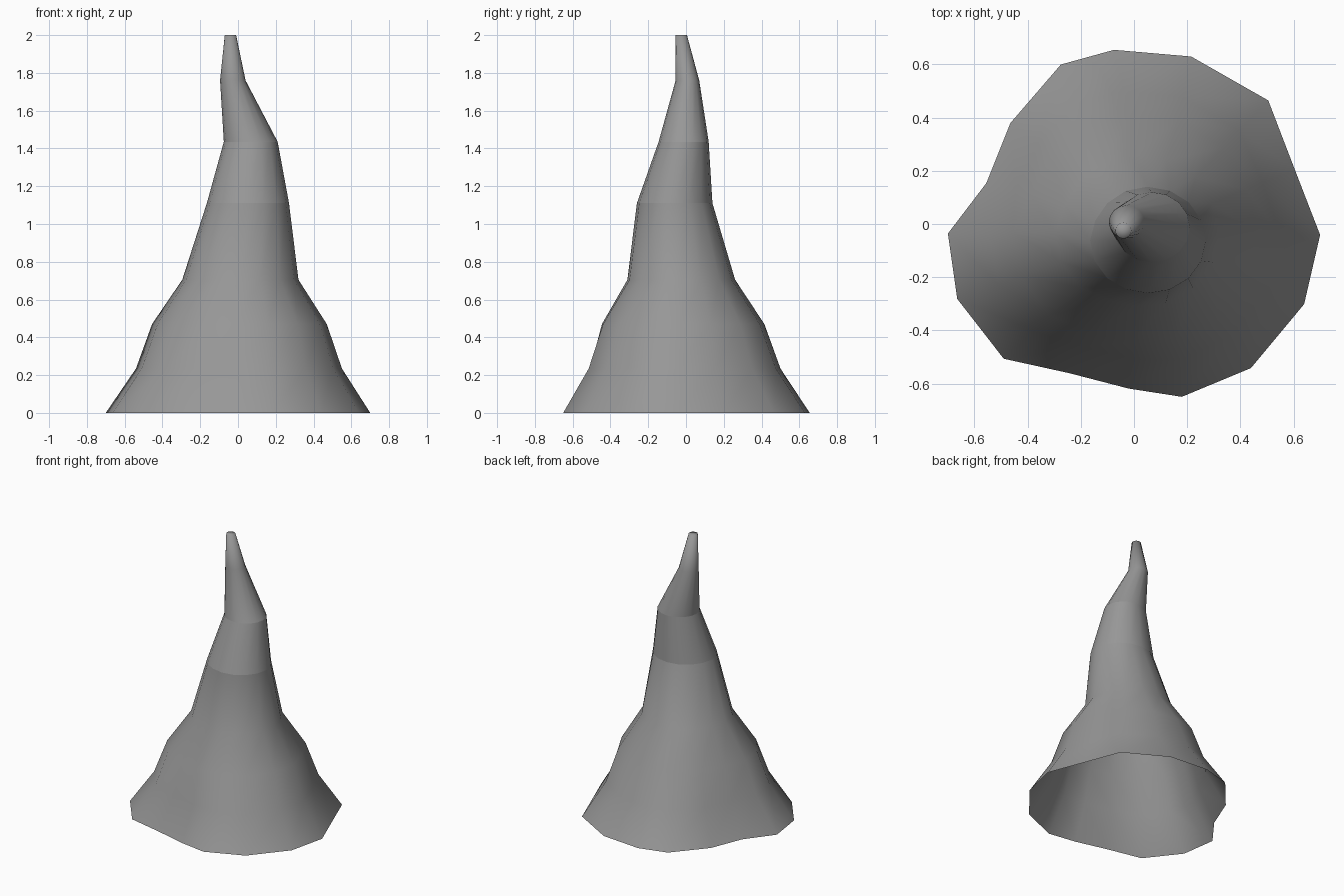
import bpy, bmesh, math

if "Cube" in bpy.data.objects:
    bpy.data.objects.remove(bpy.data.objects["Cube"])

# Uneven outline of the open hem, counter-clockwise from +x
HEM = [(.70, -.04), (.605, .205), (.505, .465), (.215, .63), (-.075, .655), (-.275, .60),
       (-.465, .38), (-.555, .155), (-.70, -.035), (-.665, -.28), (-.49, -.505),
       (-.24, -.56), (-.02, -.617), (.18, -.648), (.44, -.54), (.64, -.30)]
N = len(HEM)

# Rings: z, x min, x max, y min, y max, share of hem waviness
RINGS = [(0.00, -.70, .70, -.65, .655, 1.0),
         (0.235, -.54, .55, -.515, .50, .75),
         (0.47, -.455, .47, -.445, .415, .5),
         (0.705, -.295, .32, -.31, .26, .3),
         (1.11, -.165, .27, -.26, .14, .1),
         (1.435, -.075, .21, -.145, .12, 0),
         (1.76, -.095, .04, -.055, .07, 0),
         (2.00, -.07, -.01, -.055, .005, 0)]


def fit(values, lo, hi):
    a, b = min(values), max(values)
    return [lo + (v - a) / (b - a) * (hi - lo) for v in values]


# Bent, tapering cone: open below, closed at the tip
bm = bmesh.new()
rows = []
for z, x0, x1, y0, y1, wave in RINGS:
    xs, ys = [], []
    for i, (hx, hy) in enumerate(HEM):
        a = 2 * math.pi * i / N
        xs.append(wave * hx / .70 + (1 - wave) * math.cos(a))
        ys.append(wave * hy / .65 + (1 - wave) * math.sin(a))
    xs, ys = fit(xs, x0, x1), fit(ys, y0, y1)
    rows.append([bm.verts.new((x, y, z)) for x, y in zip(xs, ys)])

for low, high in zip(rows, rows[1:]):
    for i in range(N):
        j = (i + 1) % N
        bm.faces.new((low[i], low[j], high[j], high[i]))

# Tip cap, blended smoothly into the sides
tip = bm.verts.new((-.04, -.025, 2.0))
for i in range(N):
    bm.faces.new((rows[-1][i], rows[-1][(i + 1) % N], tip))
for face in bm.faces:
    face.smooth = True

# Crisp seams around the upper bends
for row in (rows[4], rows[5]):
    for i in range(N):
        bm.edges.get((row[i], row[(i + 1) % N])).smooth = False

mesh = bpy.data.meshes.new("pointed_hat")
bm.to_mesh(mesh)
bm.free()

# Dark grey cloth
cloth = bpy.data.materials.new("dark_cloth")
cloth.diffuse_color = (.31, .31, .31, 1)
cloth.use_nodes = True
cloth.node_tree.nodes["Principled BSDF"].inputs["Base Color"].default_value = cloth.diffuse_color
mesh.materials.append(cloth)
bpy.context.collection.objects.link(bpy.data.objects.new("pointed_hat", mesh))
